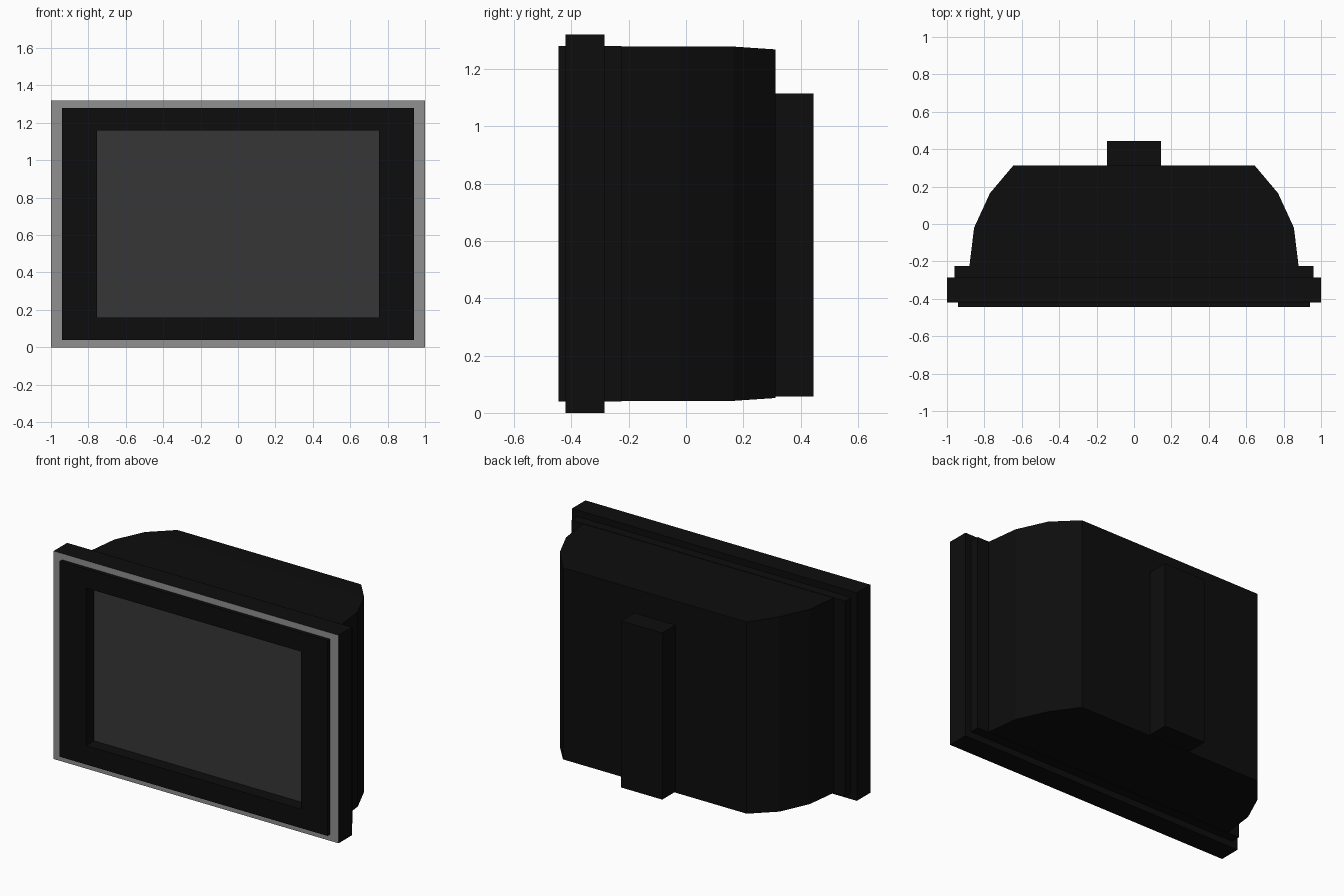
import bpy
import bmesh

cube = bpy.data.objects.get("Cube")
if cube:
    bpy.data.objects.remove(cube, do_unlink=True)


def material(name, rgb):
    mat = bpy.data.materials.new(name)
    mat.use_nodes = True
    color = (*rgb, 1.0)
    mat.diffuse_color = color
    mat.node_tree.nodes["Principled BSDF"].inputs["Base Color"].default_value = color
    return mat


black = material("black plastic", (0.004, 0.004, 0.004))
silver = material("silver trim", (0.28, 0.28, 0.28))
glass = material("dark grey screen", (0.037, 0.037, 0.037))


def finish(name, bm, *mats):
    bmesh.ops.recalc_face_normals(bm, faces=bm.faces)
    mesh = bpy.data.meshes.new(name)
    bm.to_mesh(mesh)
    bm.free()
    for mat in mats:
        mesh.materials.append(mat)
    obj = bpy.data.objects.new(name, mesh)
    bpy.context.scene.collection.objects.link(obj)
    return obj


def rectangle(bm, y, half, low, high):
    corners = ((-half, low), (half, low), (half, high), (-half, high))
    return [bm.verts.new((x, y, z)) for x, z in corners]


def bridge(bm, a, b):
    for i in range(4):
        j = (i + 1) % 4
        bm.faces.new((a[i], a[j], b[j], b[i]))


def loft(name, sections, mat):
    """Solid through rectangles given as (y, half width, low z, high z)."""
    bm = bmesh.new()
    rings = [rectangle(bm, *s) for s in sections]
    for a, b in zip(rings, rings[1:]):
        bridge(bm, a, b)
    bm.faces.new(rings[0])
    bm.faces.new(rings[-1])
    return finish(name, bm, mat)


def box(name, front, back, rect, mat):
    return loft(name, [(front, *rect), (back, *rect)], mat)


def frame(name, front, back, outer, inner, *mats):
    """Rectangular ring with a straight-walled opening."""
    bm = bmesh.new()
    loops = [rectangle(bm, y, *r) for y, r in
             ((front, outer), (front, inner), (back, inner), (back, outer))]
    for i in range(4):
        bridge(bm, loops[i], loops[(i + 1) % 4])
    return finish(name, bm, *mats)


# Nested outlines: half width, low z, high z
rim = (1.0, 0.0, 1.32)
bezel = (0.94, 0.04, 1.28)
opening = (0.755, 0.16, 1.16)

# Outer rim, silver only on its front face
outer_rim = frame("outer_rim", -0.42, -0.285, rim, bezel, black, silver)
for poly in outer_rim.data.polygons:
    poly.material_index = int(poly.normal.y < -0.9)

# Raised bezel around the recessed screen
frame("screen_bezel", -0.445, -0.285, bezel, opening, black)
box("screen", -0.365, -0.285, opening, glass)

# Rear shell, narrowing towards the back
box("rear_shoulder", -0.285, -0.225, (0.96, 0.04, 1.28), black)
loft("rear_shell", [
    (-0.225, 0.88, 0.042, 1.278),
    (-0.02, 0.855, 0.042, 1.278),
    (0.165, 0.77, 0.042, 1.278),
    (0.313, 0.645, 0.052, 1.268),
], black)

# Mounting spine on the back
box("rear_spine", 0.30, 0.445, (0.145, 0.058, 1.115), black)
